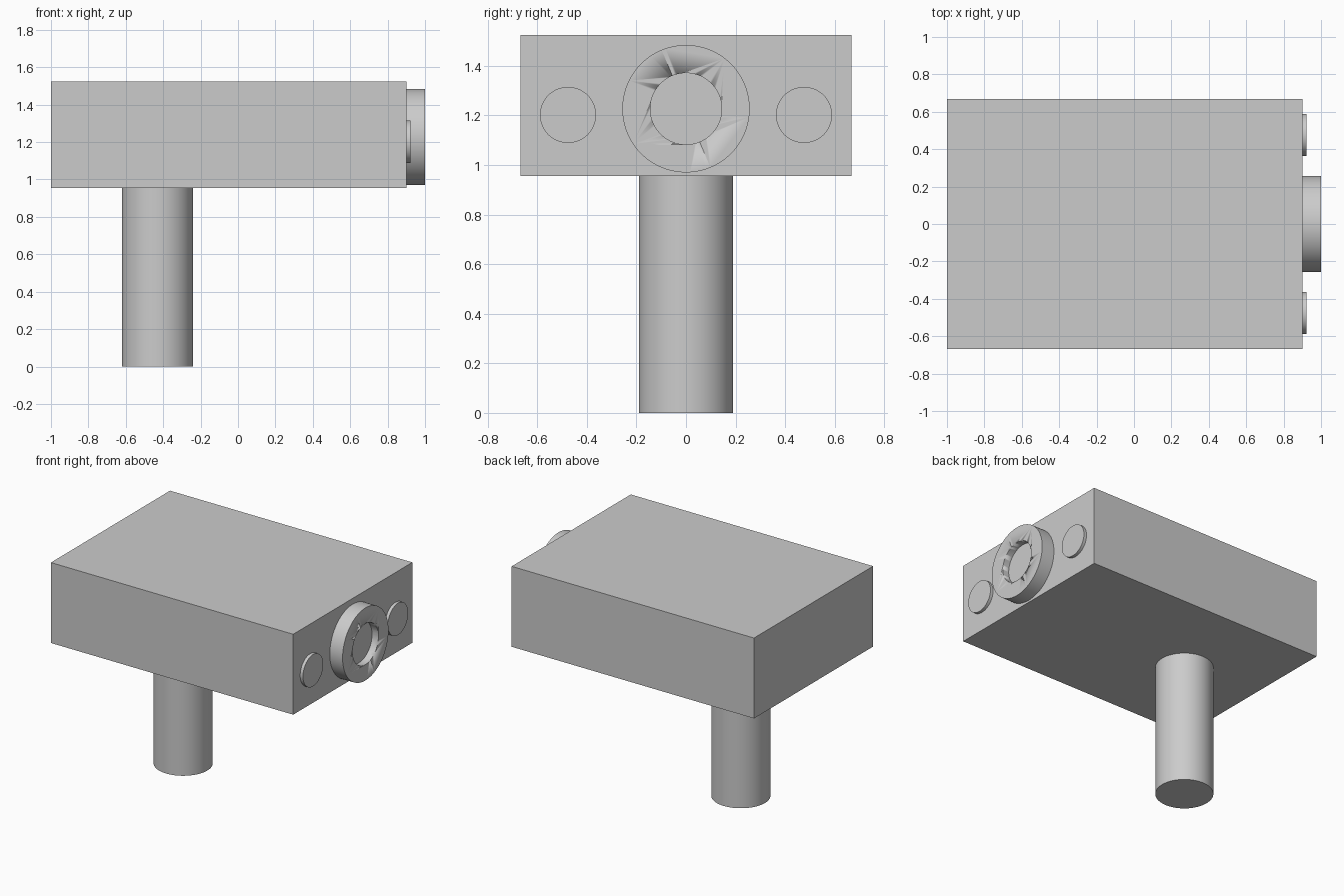
import bpy
import math

cube = bpy.data.objects.get("Cube")
if cube:
    bpy.data.objects.remove(cube, do_unlink=True)

grey = bpy.data.materials.new("plain grey")
grey.use_nodes = True
grey.diffuse_color = (0.6, 0.6, 0.6, 1)
grey.node_tree.nodes["Principled BSDF"].inputs["Base Color"].default_value = (0.6, 0.6, 0.6, 1)

FRONT = 0.9  # x of the face carrying the lens
SIDES = 96


def finish(obj, name, smooth=True):
    obj.name = name
    obj.data.materials.clear()
    obj.data.materials.append(grey)
    if smooth:
        bpy.ops.object.shade_smooth_by_angle(angle=math.radians(30))
    return obj


def cylinder(name, radius, depth, center, along_x=False):
    turn = (0, math.pi / 2, 0) if along_x else (0, 0, 0)
    bpy.ops.mesh.primitive_cylinder_add(vertices=SIDES, radius=radius, depth=depth,
                                        location=center, rotation=turn)
    return finish(bpy.context.object, name)


# Box body
bpy.ops.mesh.primitive_cube_add(size=1, location=(-0.05, 0, 1.24))
body = bpy.context.object
body.scale = (1.9, 1.334, 0.57)
bpy.ops.object.transform_apply(location=False, rotation=False, scale=True)
finish(body, "body", smooth=False)

# Round handle below the body
cylinder("handle", 0.19, 0.955, (-0.43, 0, 0.4775))

# Lens barrel with a recessed centre
lens = cylinder("lens_barrel", 0.257, 0.1, (FRONT + 0.05, 0, 1.227), along_x=True)
cutter = cylinder("lens_recess_cutter", 0.144, 0.1, (FRONT + 0.1, 0, 1.227), along_x=True)
cutter.hide_render = True
cutter.hide_viewport = True
cut = lens.modifiers.new("recess", "BOOLEAN")
cut.object = cutter
cut.operation = "DIFFERENCE"
cut.solver = "EXACT"

# Small discs on either side of the lens
for side, name in ((-1, "right_disc"), (1, "left_disc")):
    cylinder(name, 0.113, 0.022, (FRONT + 0.011, side * 0.476, 1.202), along_x=True)
